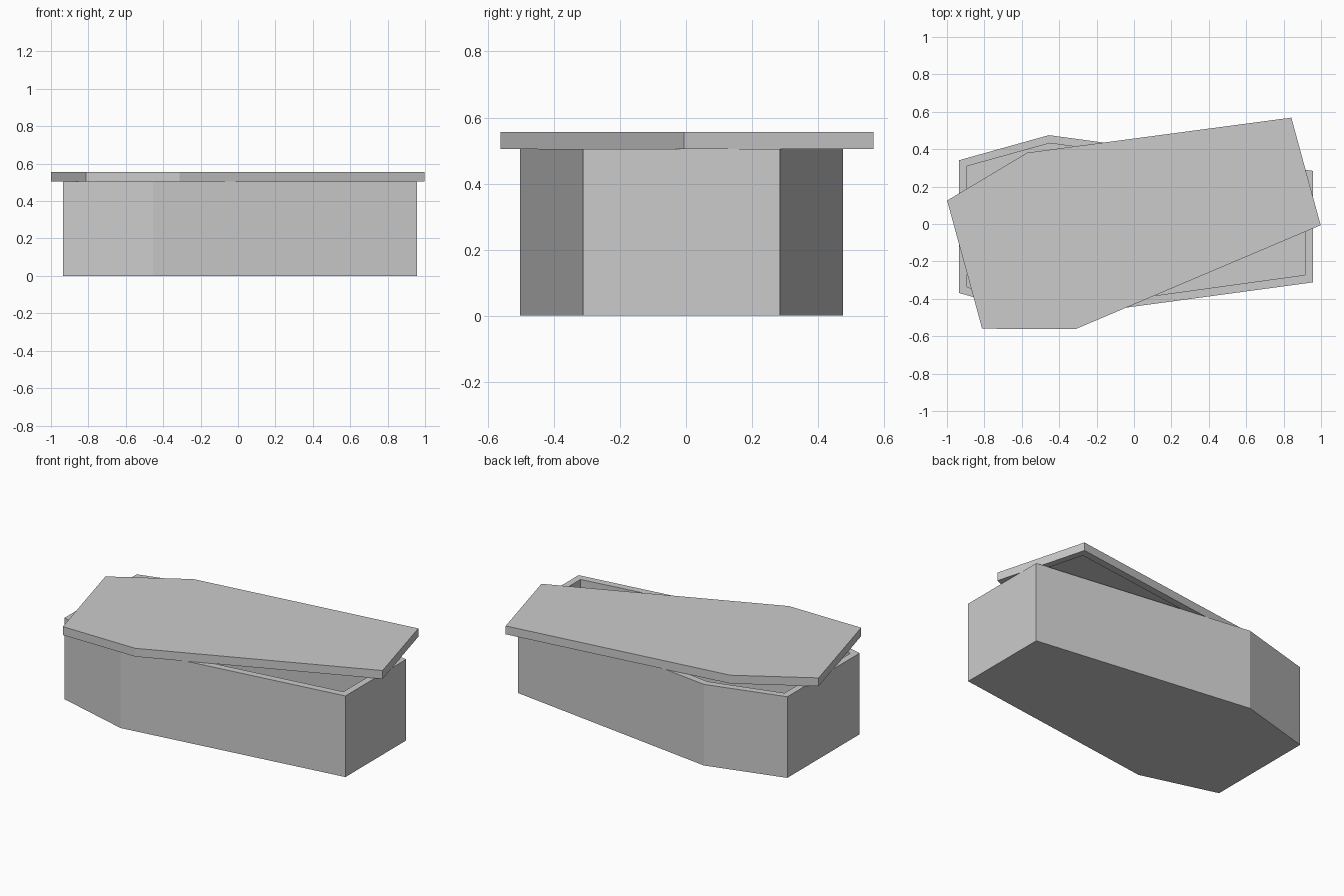
import bpy, bmesh
from math import radians

if "Cube" in bpy.data.objects:
    bpy.data.objects.remove(bpy.data.objects["Cube"])

# half profiles (x, half width): head, shoulder, foot
OUTER = [(-0.946, 0.355), (-0.466, 0.489), (0.946, 0.298)]
INNER = [(-0.904, 0.323), (-0.461, 0.446), (0.904, 0.258)]


def hexagon(half):
    """Mirror a half profile into a counter-clockwise outline."""
    return [(x, -w) for x, w in half] + [(x, w) for x, w in reversed(half)]


def tray(name, closed_z, rim_z, recess_z):
    """Six-sided block, closed on one side and hollowed from the rim side."""
    bm = bmesh.new()
    layers = [(OUTER, closed_z), (OUTER, rim_z), (INNER, rim_z), (INNER, recess_z)]
    rings = [[bm.verts.new((x, y, z)) for x, y in hexagon(half)] for half, z in layers]
    for a, b in zip(rings, rings[1:]):
        for i in range(6):
            j = (i + 1) % 6
            bm.faces.new((a[i], a[j], b[j], b[i]))
    bm.faces.new(rings[0][::-1])
    bm.faces.new(rings[-1])
    bmesh.ops.recalc_face_normals(bm, faces=bm.faces)
    mesh = bpy.data.meshes.new(name)
    bm.to_mesh(mesh)
    bm.free()
    obj = bpy.data.objects.new(name, mesh)
    bpy.context.collection.objects.link(obj)
    return obj


# hollow box
box = tray("coffin_box", 0.0, 0.504, 0.042)
box.location = (0.011, -0.014, 0)

# lid, twisted askew, shallow recess underneath
lid = tray("coffin_lid", 0.556, 0.504, 0.519)
lid.location = (0.007, 0.032, 0)
lid.rotation_euler.z = radians(15.27)
